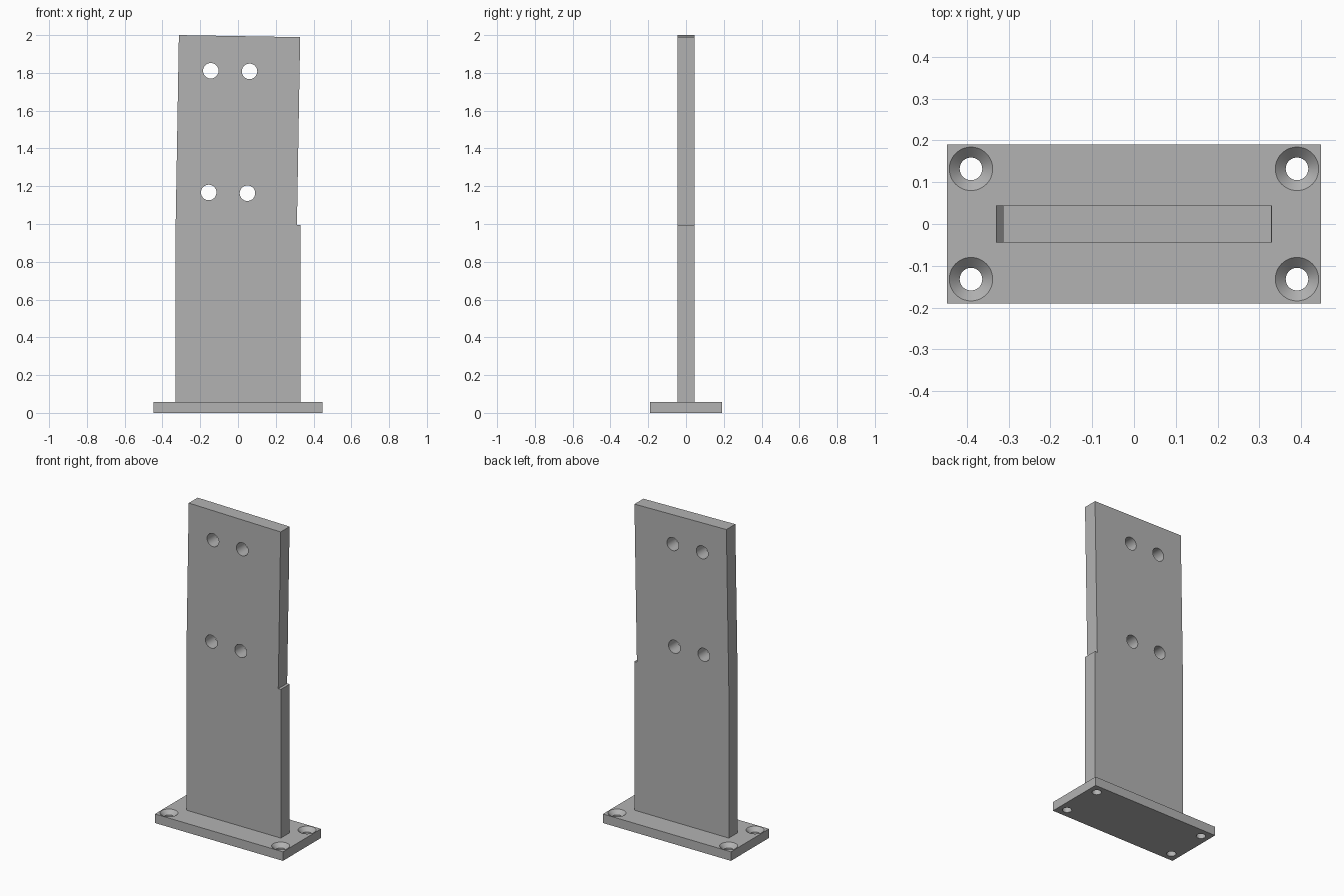
import bpy, bmesh, math
from mathutils import Matrix, Vector

if "Cube" in bpy.data.objects:
    bpy.data.objects.remove(bpy.data.objects["Cube"])

BASE_H = 0.057
PLATE_Y = 0.0445

grey = bpy.data.materials.new("plain grey")
grey.diffuse_color = (0.45, 0.45, 0.45, 1)
grey.use_nodes = True
grey.node_tree.nodes["Principled BSDF"].inputs["Base Color"].default_value = grey.diffuse_color


def make_object(name, bm):
    bmesh.ops.recalc_face_normals(bm, faces=bm.faces)
    me = bpy.data.meshes.new(name)
    bm.to_mesh(me)
    bm.free()
    me.materials.append(grey)
    ob = bpy.data.objects.new(name, me)
    bpy.context.collection.objects.link(ob)
    return ob


def prism(name, outline, axis_vec):
    """Closed outline of 3D points extruded along a vector."""
    bm = bmesh.new()
    f = bm.faces.new([bm.verts.new(p) for p in outline])
    ext = bmesh.ops.extrude_face_region(bm, geom=[f])
    verts = [v for v in ext["geom"] if isinstance(v, bmesh.types.BMVert)]
    bmesh.ops.translate(bm, verts=verts, vec=axis_vec)
    return make_object(name, bm)


def add_lathe(bm, profile, matrix, sides=48):
    """Capped turned solid from (radius, height) pairs."""
    rings = []
    for r, h in profile:
        rings.append([bm.verts.new(matrix @ Vector((
            r * math.cos(2 * math.pi * i / sides),
            r * math.sin(2 * math.pi * i / sides), h))) for i in range(sides)])
    for a, b in zip(rings, rings[1:]):
        for i in range(sides):
            j = (i + 1) % sides
            bm.faces.new((a[i], a[j], b[j], b[i]))
    bm.faces.new(rings[0][::-1])
    bm.faces.new(rings[-1])


def drill(target, profile, matrices):
    """Cut one turned profile out of the target at each placement."""
    bm = bmesh.new()
    for m in matrices:
        add_lathe(bm, profile, m)
    cutter = make_object("hole_cutter", bm)
    cutter.hide_render = True
    mod = target.modifiers.new("holes", "BOOLEAN")
    mod.operation = "DIFFERENCE"
    mod.solver = "EXACT"
    mod.object = cutter
    bpy.ops.object.select_all(action="DESELECT")
    bpy.context.view_layer.objects.active = target
    target.select_set(True)
    bpy.ops.object.modifier_apply(modifier=mod.name)
    bpy.data.objects.remove(cutter)
    bpy.ops.object.shade_smooth_by_angle(angle=math.radians(25))


# foot plate with four countersunk screw holes
base = prism("base_plate",
             [(-0.447, -0.19, 0), (0.447, -0.19, 0), (0.447, 0.19, 0), (-0.447, 0.19, 0)],
             (0, 0, BASE_H))
drill(base,
      [(0.027, -0.02), (0.027, BASE_H - 0.025), (0.052, BASE_H), (0.062, BASE_H + 0.01)],
      [Matrix.Translation((sx * 0.39, sy * 0.132, 0)) for sx in (-1, 1) for sy in (-1, 1)])

# upright plate: straight lower half, upper half leaning one degree with a side step
outline = [(-0.33, BASE_H), (0.33, BASE_H), (0.33, 0.995), (0.312, 0.995),
           (0.329, 1.989), (-0.313, 2.0), (-0.33, 1.0)]
upright = prism("upright_plate", [(x, -PLATE_Y, z) for x, z in outline], (0, 2 * PLATE_Y, 0))

# four mounting holes through the upper half
turn = Matrix.Rotation(math.radians(90), 4, "X")
drill(upright, [(0.041, -0.1), (0.041, 0.1)],
      [Matrix.Translation((x, 0, z)) @ turn
       for x, z in ((-0.144, 1.811), (0.061, 1.808), (-0.155, 1.167), (0.05, 1.163))])
